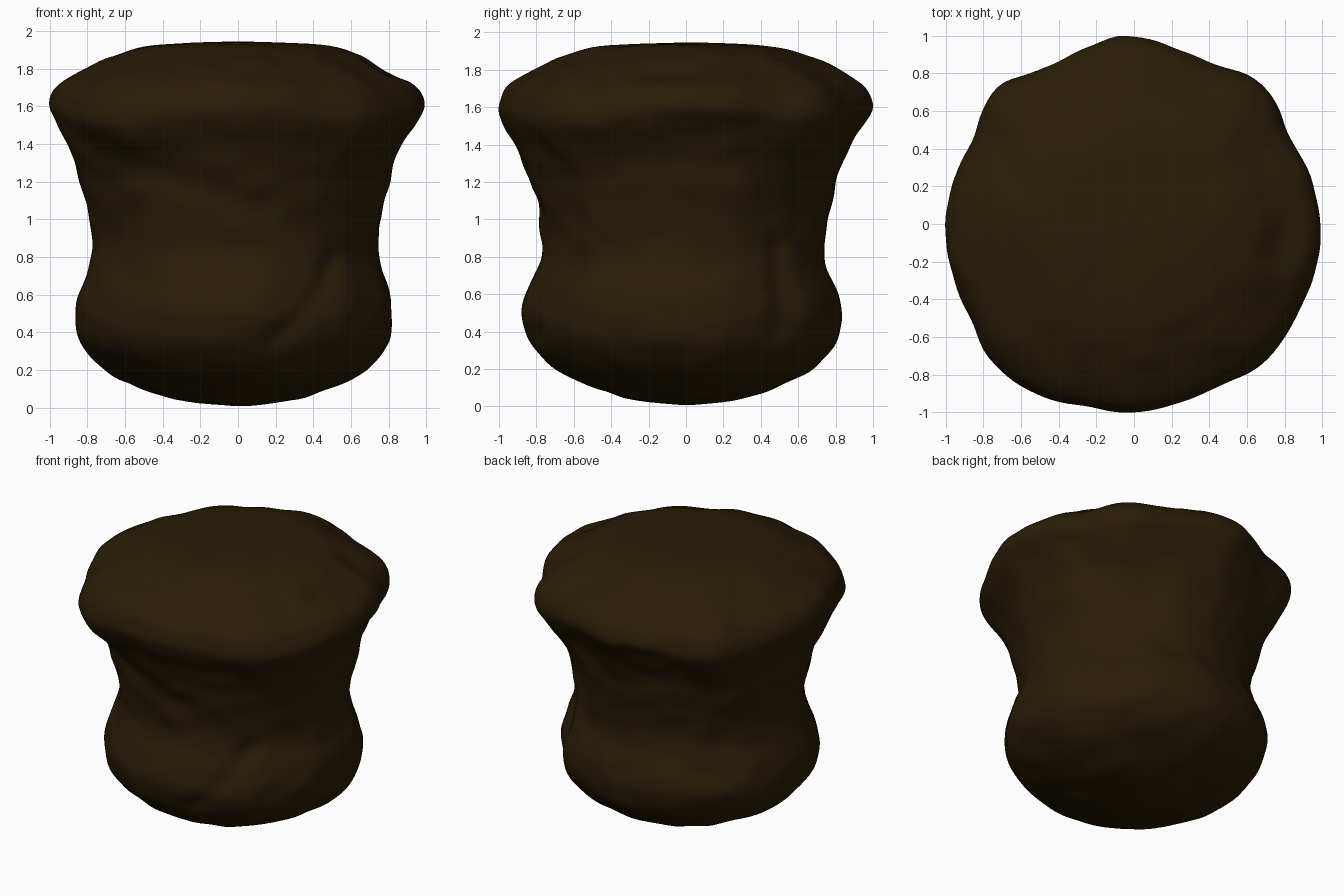
import bpy, bmesh
from math import sin, cos, atan2, exp, pi, radians, hypot
from mathutils import Vector, noise

cube = bpy.data.objects.get("Cube")
if cube:
    bpy.data.objects.remove(cube, do_unlink=True)

SEGMENTS, STEPS = 144, 5

# Side profile (radius, height) from the rounded base up to the flat top
PROFILE = [(0, .005), (.25, .03), (.44, .085), (.62, .155), (.735, .24), (.815, .34),
           (.845, .45), (.84, .55), (.81, .65), (.77, .75), (.755, .85),
           (.765, .95), (.785, 1.05), (.81, 1.15), (.835, 1.25), (.87, 1.35),
           (.915, 1.44), (.96, 1.52), (1, 1.6), (.98, 1.68), (.92, 1.74),
           (.79, 1.81), (.66, 1.87), (.5, 1.92), (.25, 1.94), (0, 1.945)]

# Rim radius every 15 degrees, counter-clockwise from +x
RIM = [.99, .97, .95, 1.01, .965, .955, 1, .975, .96, 1.025, .97, .985,
       1, 1.005, 1, 1.05, 1.045, 1, 1.005, .985, .97, 1.01, .98, .985]

# Creases and bulges: start angle, height, end angle, height, width, depth
STROKES = [(215, 1.4, 278, 1.05, .09, -.025), (284, .35, 312, .78, .06, -.03),
           (38, .4, 42, .85, .07, -.025), (250, .62, 275, .6, .16, .015),
           (330, 1.5, 350, 1.5, .09, .02), (118, .47, 152, .47, .13, .02),
           (40, 1.12, 60, 1.1, .15, -.025), (345, 1.8, 372, 1.8, .05, -.02)]


def spline(a, b, c, d, t):
    return b + .5 * t * (c - a + t * (2*a - 5*b + 4*c - d + t * (3*(b - c) + d - a)))


def rim_factor(angle):
    u = angle / (2 * pi) * len(RIM)
    i = int(u)
    return spline(*(RIM[(i + k) % len(RIM)] for k in (-1, 0, 1, 2)), u - i)


def stroke_depth(angle, z):
    total = 0
    for a0, z0, a1, z1, width, depth in STROKES:
        a0, a1 = radians(a0), radians(a1)
        # Measure the angle from the stroke's middle so it can cross zero
        mid = (a0 + a1) / 2
        turn = (angle - mid + pi) % (2 * pi) - pi + mid
        da, dz = (a1 - a0) * .8, z1 - z0
        pa, pz = (turn - a0) * .8, z - z0
        t = max(0, min(1, (pa * da + pz * dz) / (da * da + dz * dz)))
        total += depth * exp(-(hypot(pa - t * da, pz - t * dz) / width) ** 2)
    return total


# Smoothly subdivided profile
points = []
for i in range(len(PROFILE) - 1):
    quad = [PROFILE[max(0, min(len(PROFILE) - 1, i + k))] for k in (-1, 0, 1, 2)]
    for s in range(STEPS):
        points.append([spline(*axis, s / STEPS) for axis in zip(*quad)])

# Lathe the body: uneven rim that sags between the axes, offset lower half
bm = bmesh.new()
rings = []
for r, z in points[1:]:
    high = max(0, min(1, (z - 1.2) / .35))
    shift = .02 * max(0, min(1, (1.62 - z) / .15)) * min(1, r)
    sag = .075 * exp(-((z - 1.52) / .24) ** 2)
    ring = []
    for k in range(SEGMENTS):
        a = 2 * pi * k / SEGMENTS
        rr = r * (1 + high * (rim_factor(a) - 1))
        ring.append(bm.verts.new((rr * cos(a) - shift, rr * sin(a) - shift,
                                  z - sag * sin(2 * a) ** 2)))
    rings.append(ring)
for low, up in zip(rings, rings[1:]):
    for k in range(SEGMENTS):
        n = (k + 1) % SEGMENTS
        bm.faces.new((low[k], low[n], up[n], up[k]))
base = bm.verts.new((0, 0, PROFILE[0][1]))
crown = bm.verts.new((0, 0, PROFILE[-1][1]))
for k in range(SEGMENTS):
    n = (k + 1) % SEGMENTS
    bm.faces.new((base, rings[0][n], rings[0][k]))
    bm.faces.new((crown, rings[-1][k], rings[-1][n]))
bm.normal_update()

# Lumps, wrinkles and creases pushed along the surface normals
moves = []
for v in bm.verts:
    p = v.co
    lump = noise.noise(p * 3 + Vector((4, 1, 7))) * .01
    wrinkle = noise.noise(Vector((p.x * 6, p.y * 6, p.z * 7))) * .014
    calm = .3 if p.z > 1.88 or p.z < .04 else 1
    depth = stroke_depth(atan2(p.y, p.x), p.z)
    moves.append(v.normal * ((lump + wrinkle) * calm + depth))
for v, move in zip(bm.verts, moves):
    v.co += move
for _ in range(2):
    bmesh.ops.smooth_vert(bm, verts=bm.verts, factor=.5,
                          use_axis_x=True, use_axis_y=True, use_axis_z=True)

mesh = bpy.data.meshes.new("lumpy_stump")
bm.to_mesh(mesh)
bm.free()
for poly in mesh.polygons:
    poly.use_smooth = True

# Dark brown surface
brown = bpy.data.materials.new("dark brown")
brown.use_nodes = True
colour = (.021, .012, .002, 1)
brown.diffuse_color = colour
brown.node_tree.nodes["Principled BSDF"].inputs["Base Color"].default_value = colour
mesh.materials.append(brown)

stump = bpy.data.objects.new("lumpy_stump", mesh)
bpy.context.collection.objects.link(stump)
